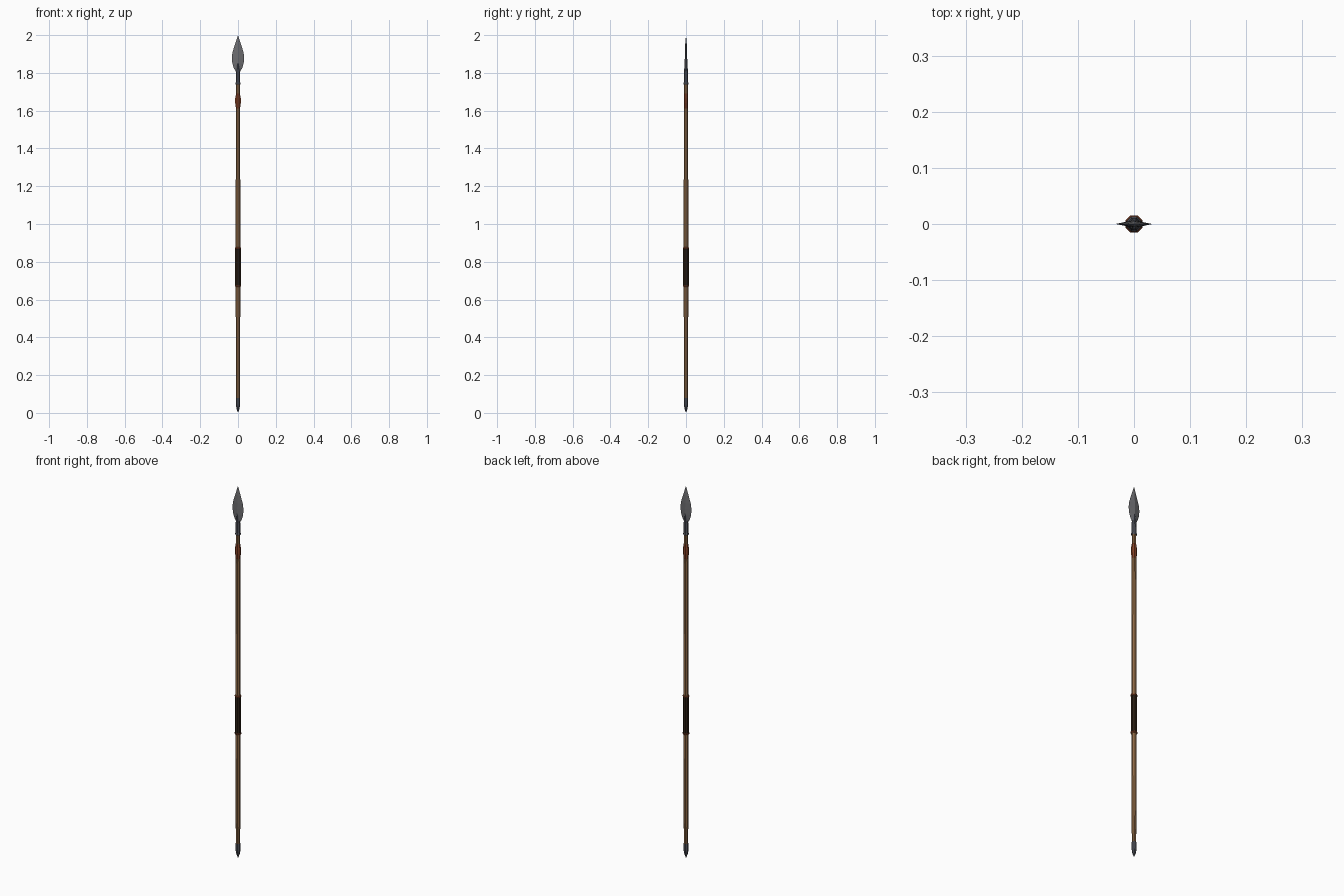
import bpy, bmesh, math

if "Cube" in bpy.data.objects:
    bpy.data.objects.remove(bpy.data.objects["Cube"])


def mat(name, c):
    m = bpy.data.materials.new(name)
    m.diffuse_color = (*c, 1)
    m.use_nodes = True
    m.node_tree.nodes["Principled BSDF"].inputs["Base Color"].default_value = m.diffuse_color
    return m


WOOD = mat("wood", (0.27, 0.14, 0.06))
LEATHER = mat("dark leather", (0.025, 0.014, 0.007))
CORD = mat("red brown cord", (0.24, 0.055, 0.02))
STEEL = mat("steel", (0.15, 0.15, 0.16))
IRON = mat("dark iron", (0.085, 0.09, 0.11))


def loft(name, rings, material, sides=8, turn=0.5):
    """Stack of elliptical rings (z, rx, ry); a zero radius ends in a point."""
    bm = bmesh.new()
    loops = []
    for z, rx, ry in rings:
        if rx == 0:
            loops.append([bm.verts.new((0, 0, z))] * sides)
            continue
        loops.append([bm.verts.new((rx * math.cos(2 * math.pi * (i + turn) / sides),
                                    ry * math.sin(2 * math.pi * (i + turn) / sides), z))
                      for i in range(sides)])
    for a, b in zip(loops, loops[1:]):
        for i in range(sides):
            j = (i + 1) % sides
            vs = list(dict.fromkeys((a[i], a[j], b[j], b[i])))
            bm.faces.new(vs)
    for lp in (loops[0], loops[-1]):
        if lp[0] is not lp[1]:
            bm.faces.new(lp)
    bmesh.ops.recalc_face_normals(bm, faces=bm.faces)
    me = bpy.data.meshes.new(name)
    bm.to_mesh(me)
    bm.free()
    me.materials.append(material)
    ob = bpy.data.objects.new(name, me)
    bpy.context.collection.objects.link(ob)
    return ob


def turned(name, profile, material, sides=8):
    return loft(name, [(z, r, r) for z, r in profile], material, sides)


# shaft, slightly barrelled
turned("shaft", [(0.05, 0.0105), (0.3, 0.0122), (0.6, 0.0132), (0.86, 0.0135),
                 (1.15, 0.0132), (1.43, 0.0122), (1.76, 0.0105)], WOOD)

# leather grip with a cord ring at each end
turned("grip", [(0.672, 0.0158), (0.872, 0.0158)], LEATHER)
for i, z in enumerate((0.672, 0.872)):
    turned(f"grip_ring_{i}", [(z - 0.005, 0.0145), (z - 0.002, 0.0168),
                              (z + 0.002, 0.0168), (z + 0.005, 0.0145)], CORD)

# flat binding below the head
loft("binding", [(1.61, 0.0112, 0.0112), (1.64, 0.016, 0.012),
                 (1.665, 0.016, 0.012), (1.69, 0.0112, 0.0112)], CORD)

# socket and collar
turned("socket", [(1.745, 0.0125), (1.80, 0.0115), (1.84, 0.009), (1.88, 0.003)], IRON)
turned("collar", [(1.738, 0.0125), (1.741, 0.0142), (1.746, 0.0142), (1.749, 0.0125)], IRON)

# leaf blade, diamond section
loft("blade", [(1.805, 0.010, 0.006), (1.825, 0.022, 0.007), (1.85, 0.030, 0.007),
               (1.88, 0.033, 0.0065), (1.91, 0.029, 0.006), (1.95, 0.0165, 0.0045),
               (2.0, 0, 0)], STEEL, sides=4, turn=0)

# butt spike
turned("butt_cap", [(0, 0), (0.022, 0.0085), (0.045, 0.0125), (0.08, 0.0125)], IRON)
